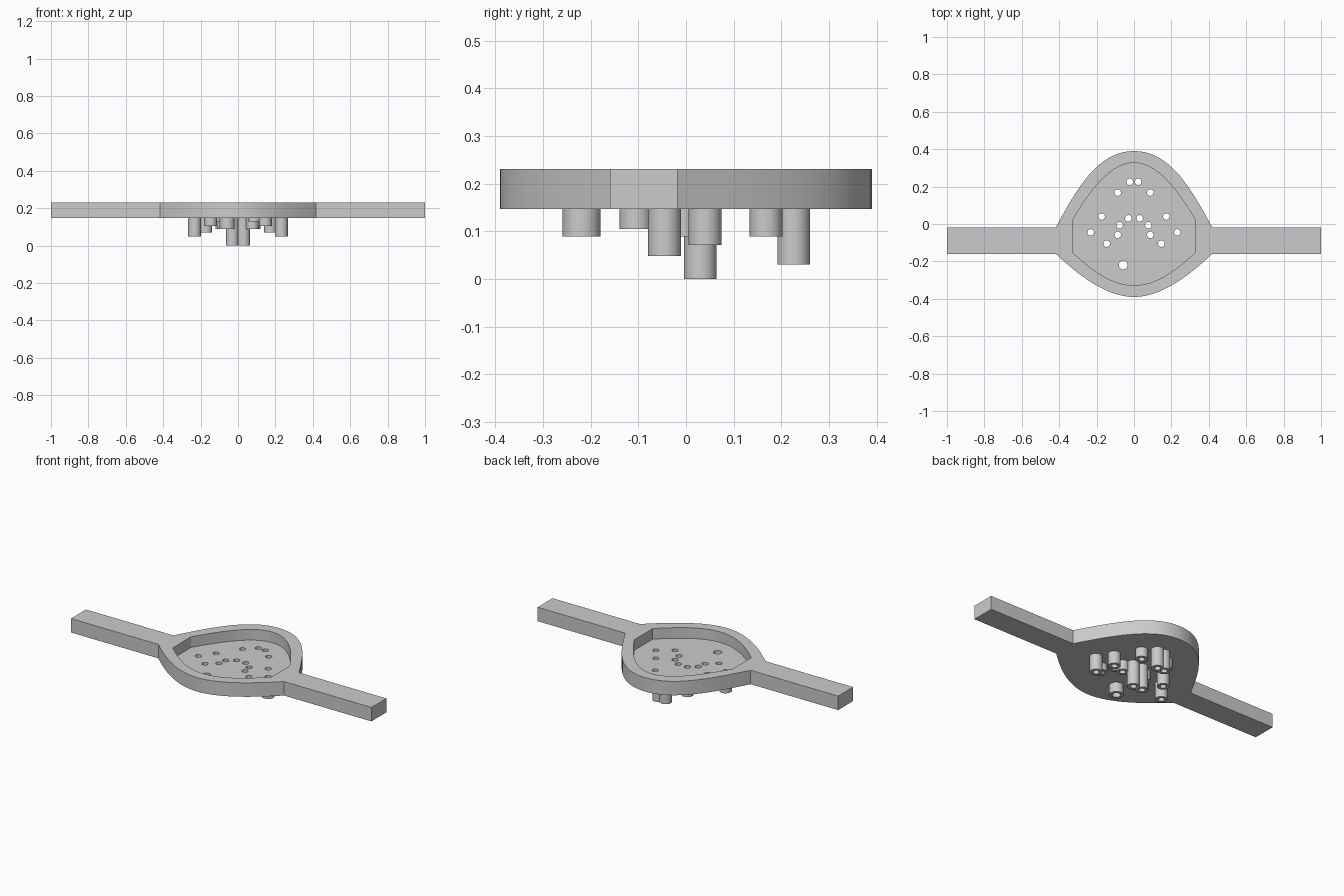
import bpy
import bmesh
from mathutils import Vector
from mathutils.geometry import interpolate_bezier

default = bpy.data.objects.get("Cube")
if default:
    bpy.data.objects.remove(default, do_unlink=True)

BOTTOM, FLOOR, TOP = 0.147, 0.167, 0.231

grey = bpy.data.materials.new("plain grey")
grey.use_nodes = True
colour = (0.6, 0.6, 0.6, 1)
grey.diffuse_color = colour
grey.node_tree.nodes["Principled BSDF"].inputs["Base Color"].default_value = colour


def finish(bm, name):
    bmesh.ops.recalc_face_normals(bm, faces=bm.faces)
    mesh = bpy.data.meshes.new(name)
    bm.to_mesh(mesh)
    bm.free()
    obj = bpy.data.objects.new(name, mesh)
    mesh.materials.append(grey)
    bpy.context.collection.objects.link(obj)
    return obj


def curve(*pts):
    return interpolate_bezier(*[Vector((x, y, 0)) for x, y in pts], 20)


def prism(name, right_side, z0, z1):
    """Extrude a half outline, mirrored across x = 0."""
    left_side = [Vector((-p.x, p.y, 0)) for p in reversed(right_side) if p.x > 1e-5]
    bm = bmesh.new()
    face = bm.faces.new([bm.verts.new((p.x, p.y, z0)) for p in right_side + left_side])
    new = bmesh.ops.extrude_face_region(bm, geom=[face])["geom"]
    bmesh.ops.translate(bm, vec=(0, 0, z1 - z0),
                        verts=[v for v in new if isinstance(v, bmesh.types.BMVert)])
    return finish(bm, name)


def cylinders(name, items):
    """Vertical cylinders given as x, y, radius, bottom, top."""
    bm = bmesh.new()
    for x, y, r, z0, z1 in items:
        made = bmesh.ops.create_cone(bm, cap_ends=True, segments=32,
                                     radius1=r, radius2=r, depth=z1 - z0)
        bmesh.ops.translate(bm, verts=made["verts"], vec=(x, y, (z0 + z1) / 2))
    return finish(bm, name)


def cut(obj, cutter):
    cutter.hide_render = True
    mod = obj.modifiers.new("cut", "BOOLEAN")
    mod.operation = "DIFFERENCE"
    mod.solver = "EXACT"
    mod.use_self = True
    mod.object = cutter
    bpy.context.view_layer.objects.active = obj
    bpy.ops.object.modifier_apply(modifier=mod.name)


# Plate with two straight arms
lower = curve((0, -0.39), (0.15, -0.39), (0.30, -0.27), (0.418, -0.16))
upper = curve((0.418, -0.018), (0.30, 0.20), (0.19, 0.39), (0, 0.39))
arm = [Vector((1, -0.16, 0)), Vector((1, -0.018, 0))]
plate = prism("plate_with_arms", lower + arm + upper, BOTTOM, TOP)

# Recess in the top
lower = curve((0, -0.328), (0.12, -0.328), (0.22, -0.25), (0.328, -0.152))
upper = curve((0.328, 0.022), (0.24, 0.17), (0.13, 0.327), (0, 0.327))
recess = prism("recess_cutter", lower + upper, FLOOR, TOP + 0.1)

# Hollow posts below: mirrored pairs (x, y, bottom) and one wider post
pairs = [(0.023, 0.226, 0.03), (0.087, 0.168, 0.089), (0.173, 0.04, 0.071),
         (0.03, 0.03, 0), (0.077, -0.006, 0.089), (0.232, -0.045, 0.048),
         (0.087, -0.058, 0.13), (0.146, -0.105, 0.105)]
posts = [(s * x, y, 0.0345, 0.0175, z) for x, y, z in pairs for s in (-1, 1)]
posts.append((-0.058, -0.219, 0.04, 0.0235, 0.089))

tubes = cylinders("hollow_posts", [(x, y, r, z, BOTTOM + 0.008) for x, y, r, b, z in posts])
bores = cylinders("bore_cutter", [(x, y, b, -0.1, FLOOR + 0.02) for x, y, r, b, z in posts])

cut(plate, recess)
cut(plate, bores)
cut(tubes, bores)
for helper in (recess, bores):
    bpy.data.objects.remove(helper, do_unlink=True)

# Smooth the curved walls, keep the edges crisp
for obj in (plate, tubes):
    bpy.ops.object.select_all(action="DESELECT")
    obj.select_set(True)
    bpy.context.view_layer.objects.active = obj
    bpy.ops.object.shade_smooth_by_angle(angle=0.5)
